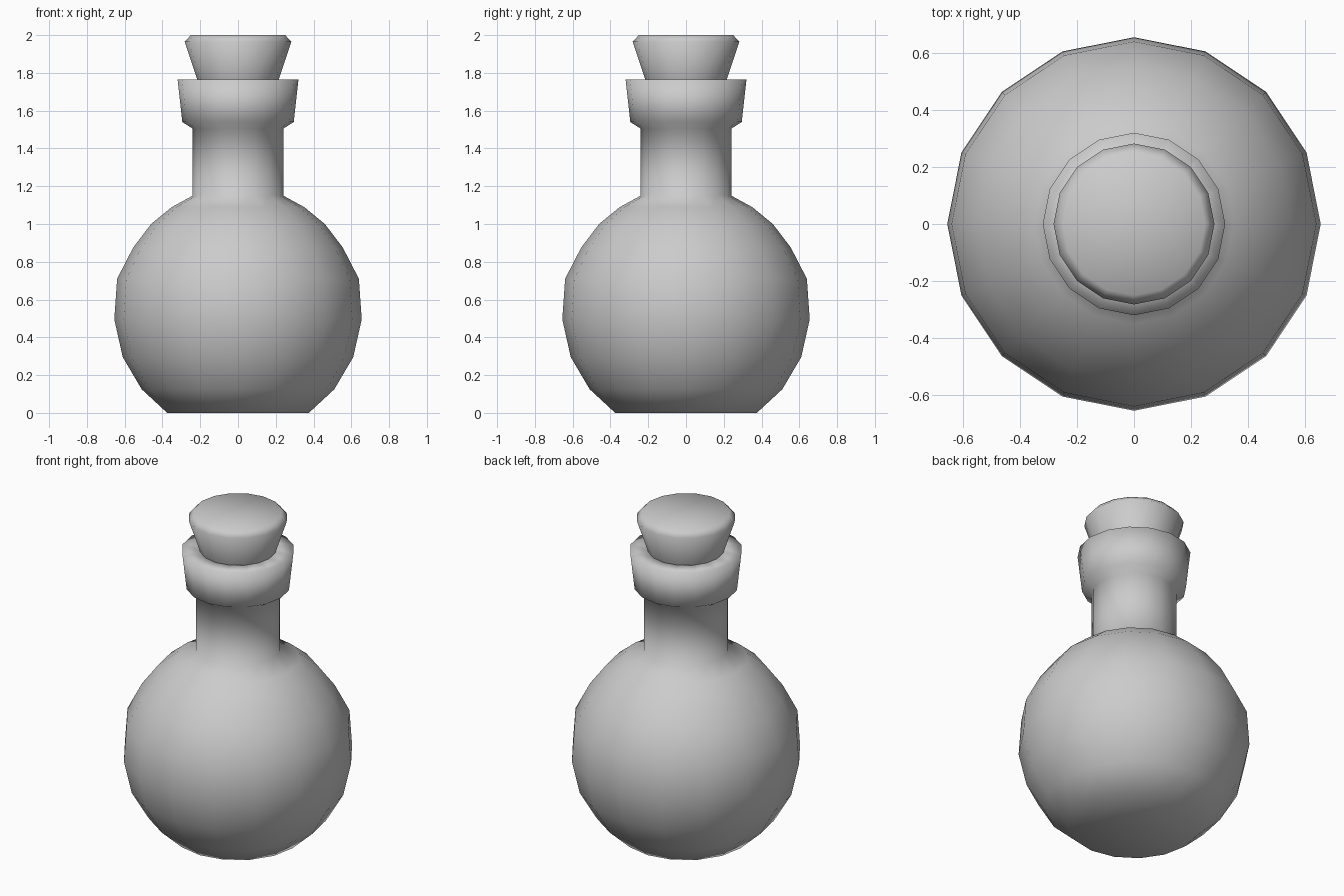
import bpy, bmesh, math

if "Cube" in bpy.data.objects:
    bpy.data.objects.remove(bpy.data.objects["Cube"])

SIDES = 16


def lathe(name, profile):
    """Revolve a (radius, height) profile around z; radius 0 makes a pole."""
    bm = bmesh.new()
    rings = []
    for r, z in profile:
        if r == 0:
            rings.append([bm.verts.new((0, 0, z))] * SIDES)
        else:
            rings.append([bm.verts.new((r * math.cos(2 * math.pi * i / SIDES),
                                        r * math.sin(2 * math.pi * i / SIDES), z))
                          for i in range(SIDES)])
    for a, b in zip(rings, rings[1:]):
        for i in range(SIDES):
            j = (i + 1) % SIDES
            quad = [a[i], a[j], b[j], b[i]]
            bm.faces.new(list(dict.fromkeys(quad)))
    bmesh.ops.recalc_face_normals(bm, faces=bm.faces)
    for f in bm.faces:
        f.smooth = True
    mesh = bpy.data.meshes.new(name)
    bm.to_mesh(mesh)
    bm.free()
    obj = bpy.data.objects.new(name, mesh)
    bpy.context.collection.objects.link(obj)
    return obj


# round flask: body, neck, flared lip and the mouth that holds the stopper
lathe("flask", [
    (0, 0), (0.375, 0), (0.51, 0.125), (0.61, 0.295), (0.655, 0.495),
    (0.64, 0.71), (0.555, 0.875), (0.46, 1.0), (0.35, 1.09), (0.24, 1.15),
    (0.24, 1.505), (0.295, 1.54), (0.32, 1.765),
    (0.2, 1.765), (0.16, 1.6), (0, 1.6),
])

# tapered stopper with a bevelled top edge
lathe("stopper", [
    (0, 1.62), (0.17, 1.62), (0.216, 1.765), (0.282, 1.965), (0.25, 2.0), (0, 2.0),
])
